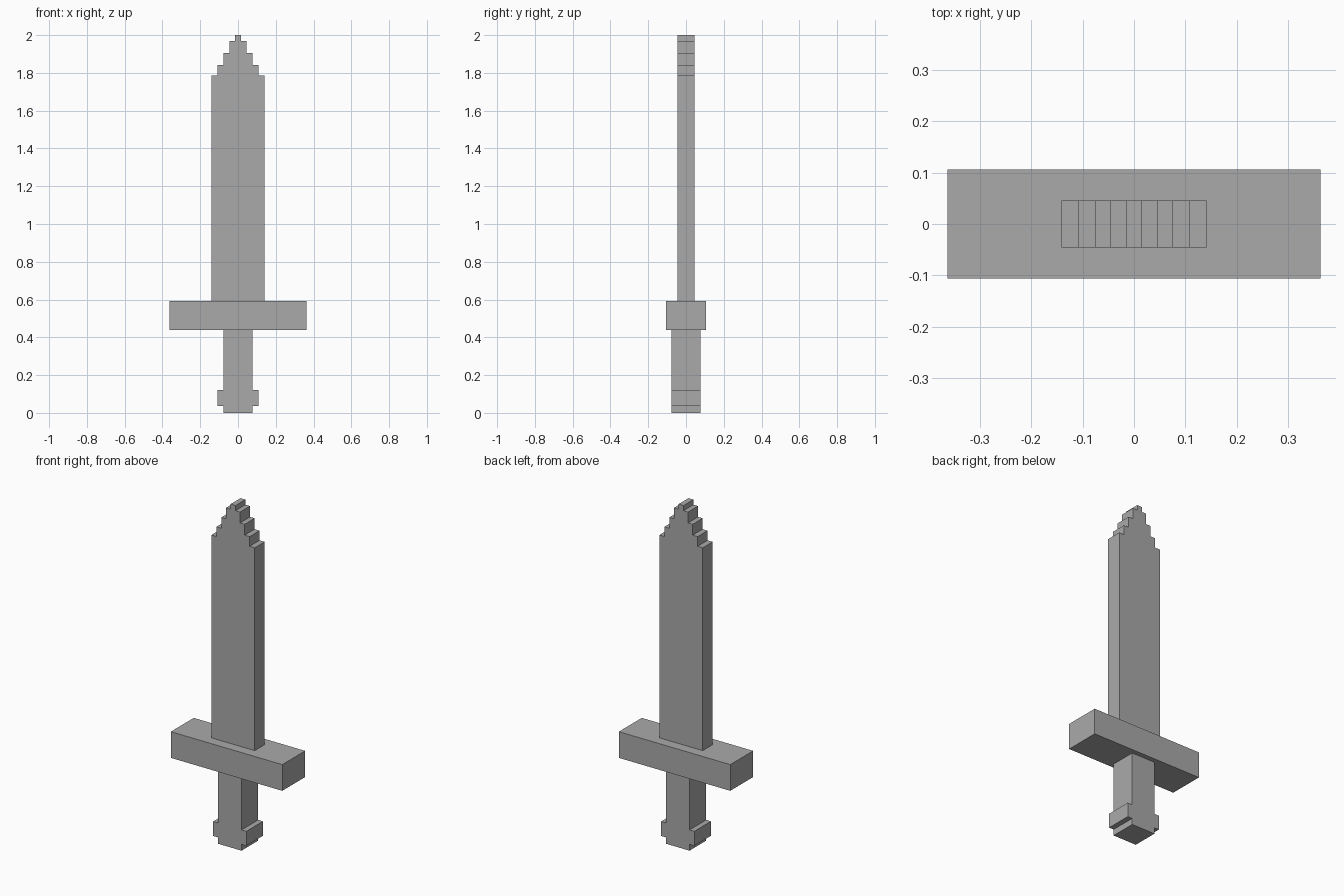
import bpy
import bmesh

cube = bpy.data.objects.get("Cube")
if cube:
    bpy.data.objects.remove(cube, do_unlink=True)

grey = bpy.data.materials.new("plain grey")
grey.use_nodes = True
colour = (0.4, 0.4, 0.4, 1.0)
grey.diffuse_color = colour
grey.node_tree.nodes["Principled BSDF"].inputs["Base Color"].default_value = colour


def stepped_slab(name, bottom, steps, half_depth):
    """Extrude a mirrored stepped outline; steps are (half width, top height)."""
    right = []
    z = bottom
    for half_width, top in steps:
        right += [(half_width, z), (half_width, top)]
        z = top
    outline = right + [(-x, z) for x, z in reversed(right)]

    bm = bmesh.new()
    front = bm.faces.new([bm.verts.new((x, -half_depth, z)) for x, z in outline])
    extruded = bmesh.ops.extrude_face_region(bm, geom=[front], use_keep_orig=True)
    back = [v for v in extruded["geom"] if isinstance(v, bmesh.types.BMVert)]
    bmesh.ops.translate(bm, verts=back, vec=(0, 2 * half_depth, 0))
    bmesh.ops.recalc_face_normals(bm, faces=bm.faces)

    mesh = bpy.data.meshes.new(name)
    bm.to_mesh(mesh)
    bm.free()
    mesh.materials.append(grey)
    obj = bpy.data.objects.new(name, mesh)
    bpy.context.collection.objects.link(obj)
    return obj


# Grip with its wider pommel near the foot
stepped_slab("grip_and_pommel", 0.0,
             [(0.077, 0.037), (0.108, 0.122), (0.077, 0.439)], 0.077)

# Crossguard
stepped_slab("crossguard", 0.439, [(0.362, 0.593)], 0.106)

# Blade narrowing in steps to the tip
stepped_slab("blade", 0.593,
             [(0.141, 1.785), (0.108, 1.842), (0.076, 1.906),
              (0.046, 1.97), (0.016, 2.0)], 0.046)
